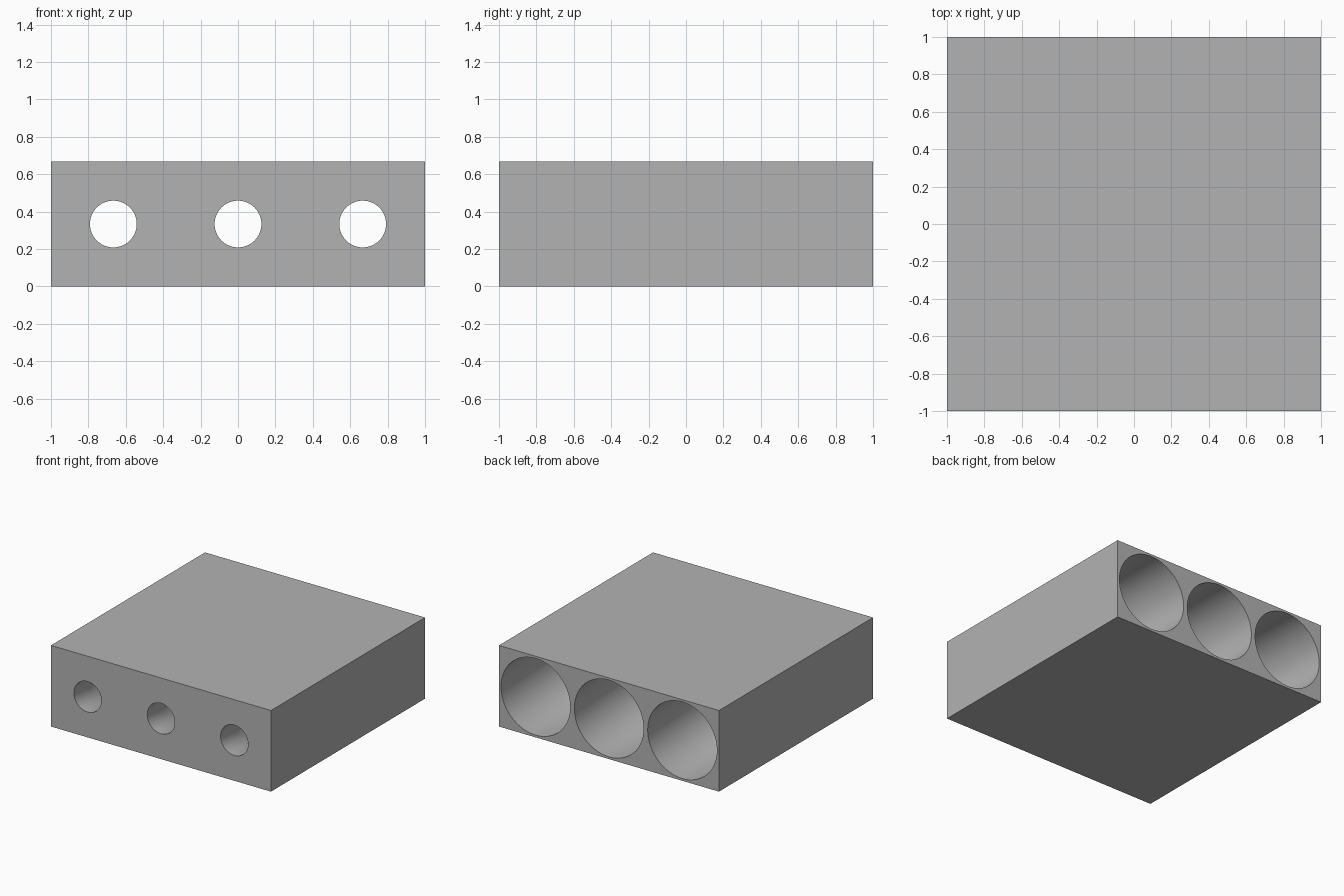
import bpy, bmesh, math
from mathutils import Matrix, Vector

cube = bpy.data.objects.get("Cube")
if cube:
    bpy.data.objects.remove(cube, do_unlink=True)

HEIGHT = 2 / 3
PITCH = 2 / 3
SIDES = 64
# Bore profile: (radius, y), narrow neck at the front, shoulder, wide body to the back
PROFILE = [(0.125, -1.1), (0.125, -0.78), (0.315, -0.4), (0.315, 1.1)]

grey = bpy.data.materials.new("grey")
grey.use_nodes = True
colour = (0.45, 0.45, 0.45, 1)
grey.diffuse_color = colour
grey.node_tree.nodes["Principled BSDF"].inputs["Base Color"].default_value = colour


def make_object(name, bm):
    bmesh.ops.recalc_face_normals(bm, faces=bm.faces)
    mesh = bpy.data.meshes.new(name)
    bm.to_mesh(mesh)
    bm.free()
    mesh.materials.append(grey)
    obj = bpy.data.objects.new(name, mesh)
    bpy.context.collection.objects.link(obj)
    return obj


def add_bore(bm, x):
    """Closed revolved solid along y."""
    rings = []
    for radius, y in PROFILE:
        angles = [2 * math.pi * i / SIDES for i in range(SIDES)]
        rings.append([bm.verts.new((x + radius * math.cos(a), y,
                                    HEIGHT / 2 + radius * math.sin(a))) for a in angles])
    for near, far in zip(rings, rings[1:]):
        for i in range(SIDES):
            j = (i + 1) % SIDES
            bm.faces.new((near[i], near[j], far[j], far[i]))
    bm.faces.new(rings[0])
    bm.faces.new(rings[-1])


# Solid block
bm = bmesh.new()
size = Matrix.Diagonal(Vector((2, 2, HEIGHT, 1)))
bmesh.ops.create_cube(bm, size=1, matrix=Matrix.Translation((0, 0, HEIGHT / 2)) @ size)
block = make_object("rack_block", bm)

# Three stepped bores cut from front to back
bm = bmesh.new()
for k in (-1, 0, 1):
    add_bore(bm, k * PITCH)
cutter = make_object("bore_cutter", bm)
cutter.hide_render = True

cut = block.modifiers.new("bores", "BOOLEAN")
cut.operation = "DIFFERENCE"
cut.solver = "EXACT"
cut.object = cutter

bpy.ops.object.select_all(action="DESELECT")
block.select_set(True)
bpy.context.view_layer.objects.active = block
bpy.ops.object.modifier_apply(modifier=cut.name)
bpy.data.objects.remove(cutter, do_unlink=True)

# Smooth bore walls, sharp block edges
bpy.ops.object.shade_smooth_by_angle(angle=math.radians(35))
